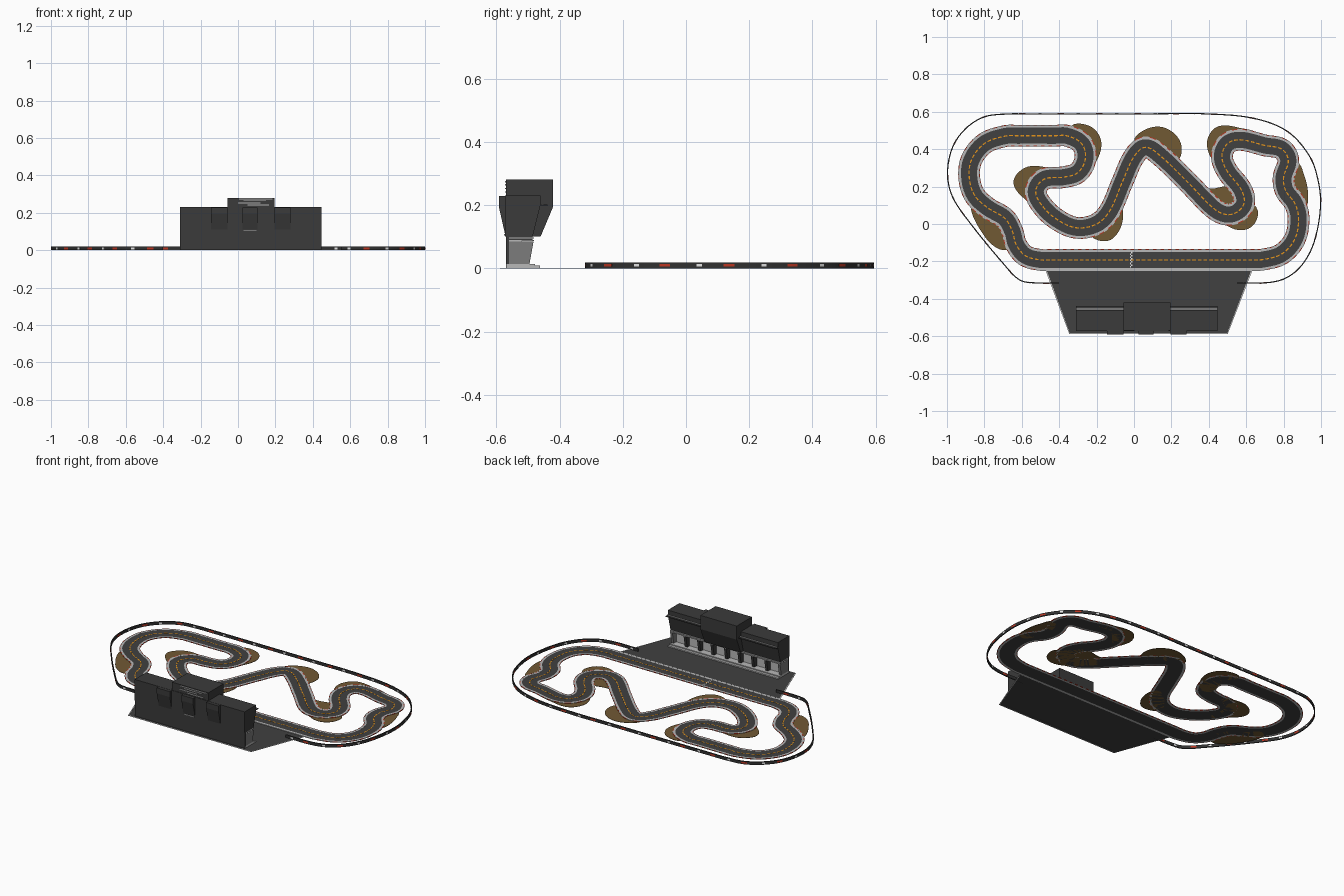
import bpy, bmesh, math
from mathutils import Vector

if "Cube" in bpy.data.objects:
    bpy.data.objects.remove(bpy.data.objects["Cube"])


def material(name, r, g, b):
    m = bpy.data.materials.new(name)
    m.diffuse_color = (r, g, b, 1)
    m.use_nodes = True
    m.node_tree.nodes["Principled BSDF"].inputs["Base Color"].default_value = m.diffuse_color
    return m


ASPHALT = material("asphalt", .052, .052, .052)
CLAD = material("dark cladding", .043, .043, .043)
RAIL = material("barrier black", .03, .03, .03)
LIGHT = material("light grey", .48, .48, .48)
MID = material("mid grey", .2, .2, .2)
WHITE = material("white", .8, .8, .8)
RED = material("red", .5, .035, .015)
ORANGE = material("orange", .8, .3, .01)
GRAVEL = material("gravel brown", .165, .1, .034)


def finish(name, bm, mats):
    bmesh.ops.recalc_face_normals(bm, faces=bm.faces[:])
    me = bpy.data.meshes.new(name)
    bm.to_mesh(me)
    bm.free()
    for m in mats:
        me.materials.append(m)
    ob = bpy.data.objects.new(name, me)
    bpy.context.collection.objects.link(ob)
    return ob


def spline(pts, closed, n):
    """Smooth curve through the points, resampled to n equal steps."""
    p = [Vector(q) for q in pts]
    k = len(p)
    get = (lambda i: p[i % k]) if closed else (lambda i: p[max(0, min(k - 1, i))])
    dense = []
    for i in range(k if closed else k - 1):
        a, b, c, d = (get(i + j) for j in (-1, 0, 1, 2))
        # tangents scaled by chord length, so straights stay straight
        L = (c - b).length
        tb = (c - a).normalized() * L
        tc = (d - b).normalized() * L
        for s in range(16):
            t = s / 16
            dense.append(b * (2*t**3 - 3*t*t + 1) + tb * (t**3 - 2*t*t + t)
                         + c * (3*t*t - 2*t**3) + tc * (t**3 - t*t))
    dense.append(get(k if closed else k - 1))
    acc = [0]
    for a, b in zip(dense, dense[1:]):
        acc.append(acc[-1] + (b - a).length)
    out, j = [], 0
    for s in range(n if closed else n + 1):
        t = acc[-1] * s / n
        while j < len(dense) - 2 and acc[j + 1] < t:
            j += 1
        out.append(dense[j].lerp(dense[j + 1], (t - acc[j]) / (acc[j + 1] - acc[j])))
    return out


def ribbon(name, pts, a, b, z0, z1, mats, rule=lambda i: 0, closed=True):
    """Slab swept along pts between side offsets a and b; rule gives material or None."""
    n = len(pts)
    bm = bmesh.new()
    rings = []
    for i in range(n):
        p0 = pts[i - 1] if closed or i else pts[0]
        p1 = pts[(i + 1) % n] if closed or i < n - 1 else pts[-1]
        t = (p1 - p0).normalized()
        nrm = Vector((-t.y, t.x))
        rings.append([bm.verts.new((*(pts[i] + nrm * o), z))
                      for o, z in ((a, z0), (b, z0), (b, z1), (a, z1))])
    segs = n if closed else n - 1
    for i in range(segs):
        m = rule(i)
        if m is None:
            continue
        r, s = rings[i], rings[(i + 1) % n]
        for j in range(4):
            f = bm.faces.new((r[j], r[(j + 1) % 4], s[(j + 1) % 4], s[j]))
            f.material_index = m
    bmesh.ops.delete(bm, geom=[v for v in bm.verts if not v.link_faces], context='VERTS')
    bmesh.ops.holes_fill(bm, edges=[e for e in bm.edges if e.is_boundary], sides=4)
    return finish(name, bm, mats)


def slab(name, poly, z0, z1, mat):
    """Flat outline in plan, extruded upwards."""
    bm = bmesh.new()
    f = bm.faces.new([bm.verts.new((p[0], p[1], z0)) for p in poly])
    r = bmesh.ops.extrude_face_region(bm, geom=[f])
    bmesh.ops.translate(bm, verts=[v for v in r['geom'] if isinstance(v, bmesh.types.BMVert)],
                        vec=(0, 0, z1 - z0))
    return finish(name, bm, [mat])


def prism(name, prof, x0, x1, mat):
    """Side profile in (y, z), extruded along x."""
    bm = bmesh.new()
    f = bm.faces.new([bm.verts.new((x0, y, z)) for y, z in prof])
    r = bmesh.ops.extrude_face_region(bm, geom=[f])
    bmesh.ops.translate(bm, verts=[v for v in r['geom'] if isinstance(v, bmesh.types.BMVert)],
                        vec=(x1 - x0, 0, 0))
    return finish(name, bm, [mat])


def box(name, x0, x1, y0, y1, z0, z1, mat):
    return prism(name, [(y0, z0), (y1, z0), (y1, z1), (y0, z1)], x0, x1, mat)


# Circuit: road, edge lines, kerbs and dashed centre line
TRACK = [(-.5, -.192), (-.44, -.192), (-.1, -.192), (.3, -.192), (.62, -.192), (.69, -.19),
         (.79, -.16), (.86, -.08), (.88, .03), (.86, .11), (.81, .18), (.80, .25), (.825, .34),
         (.79, .40), (.70, .42), (.57, .45),
         (.50, .43), (.47, .36), (.50, .28), (.57, .19), (.59, .12), (.56, .07), (.50, .05),
         (.43, .08), (.30, .21), (.14, .365), (.06, .41), (.0, .36), (-.06, .23), (-.13, .07),
         (-.20, .0), (-.31, -.02), (-.42, .03), (-.5, .11), (-.525, .18), (-.48, .24), (-.38, .25),
         (-.30, .275), (-.26, .35), (-.28, .43), (-.36, .472), (-.42, .472), (-.62, .472), (-.69, .47),
         (-.80, .43), (-.87, .34), (-.88, .24), (-.85, .15), (-.78, .085), (-.69, .03),
         (-.65, -.04), (-.63, -.11), (-.58, -.17)]
path = spline(TRACK, True, 600)
ribbon("road", path, -.043, .043, 0, .004, [ASPHALT])
for side, s in (("left", 1), ("right", -1)):
    ribbon("edge_line_" + side, path, s * .043, s * .0535, 0, .0042, [LIGHT])
    # red and pale blocks, plain where the kerb meets the apron
    ribbon("kerb_" + side, path, s * .0535, s * .058, 0, .0045, [RED, LIGHT],
           lambda i: 0 if i % 4 < 2 and not (s < 0 and path[i].y < -.188) else 1)
ribbon("centre_dashes", path, -.0032, .0032, .004, .0048, [ORANGE],
       lambda i: 0 if i % 3 < 2 else None)

# Start line: two offset rows of checks
for r in range(2):
    for c in range(5):
        y = -.232 + .0168 * c + .0084 * r
        box("start_check", -.021 + .006 * r, -.015 + .006 * r, y, y + .0084, .004, .0052, WHITE)

# Gravel traps outside the corners
TRAPS = [
    [(-.34, .52), (-.24, .525), (-.18, .46), (-.185, .37), (-.25, .28), (-.32, .29), (-.30, .44)],
    [(-.645, .22), (-.585, .30), (-.48, .305), (-.42, .27), (-.5, .2), (-.5, .08), (-.57, .12)],
    [(-.24, -.05), (-.18, -.09), (-.11, -.075), (-.06, .02), (-.08, .11), (-.15, .08), (-.22, 0)],
    [(.0, .44), (.05, .50), (.14, .52), (.22, .48), (.255, .41), (.23, .34), (.14, .37), (.06, .42)],
    [(.43, .34), (.39, .42), (.41, .49), (.46, .525), (.56, .515), (.66, .47), (.55, .45), (.48, .38)],
    [(.35, .17), (.43, .19), (.53, .20), (.60, .13), (.66, .08), (.65, .01), (.60, -.03),
     (.53, -.025), (.43, .04)],
    [(-.87, .10), (-.86, .04), (-.81, -.05), (-.76, -.11), (-.69, -.14), (-.64, -.1), (-.67, .0),
     (-.76, .07), (-.83, .13)],
    [(.87, .33), (.91, .26), (.93, .17), (.92, .09), (.87, .08), (.82, .18), (.82, .28)]]
for t in TRAPS:
    slab("gravel_trap", spline(t, True, 36), 0, .002, GRAVEL)

# Safety barrier with small red and white panels, open at the paddock
WALL = [(-.4, -.315), (-.52, -.315), (-.61, -.30), (-.70, -.21), (-.88, .01), (-.97, .145),
        (-.997, .27), (-.97, .41), (-.90, .51), (-.80, .573), (-.68, .588), (-.6, .589), (-.3, .589),
        (.1, .589), (.38, .589), (.64, .565), (.82, .495), (.94, .36), (.987, .22), (.997, .09),
        (.965, -.09), (.905, -.21), (.82, -.285), (.72, -.313), (.55, -.315)]
wall = spline(WALL, False, 240)
ribbon("barrier", wall, -.003, .003, 0, .019, [RAIL], closed=False)
ribbon("barrier_panels", wall, -.0038, .0038, .005, .014, [RED, WHITE],
       lambda i: {3: 0, 4: 0, 9: 1}.get(i % 12), False)

# Paddock apron with a pale border on three sides
APRON = [(-.47, -.248), (-.345, -.585), (.50, -.585), (.63, -.248)]
slab("paddock_apron", APRON, 0, .001, ASPHALT)
ribbon("apron_border", [Vector(p) for p in APRON], -.003, .003, 0, .0016, [WHITE], closed=False)

# Pit building, ground floor: plinth, front wall, garages and tapered pillars
X0, X1 = -.31, .447
box("plinth", X0, X1, -.568, -.462, .001, .008, LIGHT)
box("plinth_step", X0, X1, -.568, -.478, .008, .014, LIGHT)
box("front_wall", X0, X1, -.57, -.56, 0, .10, CLAD)
box("garage_wall", X0 + .004, X1 - .004, -.56, -.52, .014, .10, LIGHT)
for i in range(9):
    x = X0 + i * (X1 - X0 - .016) / 8
    prism("pillar", [(-.56, .014), (-.495, .014), (-.482, .085), (-.56, .085)], x, x + .016,
          MID if i in (0, 8) else CLAD)
for z in (.086, .094):
    box("balcony_slab", X0, X1, -.56, -.480, z, z + .004, LIGHT)
    box("balcony_gap", X0, X1, -.56, -.486, z + .004, z + .008, CLAD)

# Upper floor: overhanging wings, ledge and pale window strip
prism("upper_floor", [(-.573, .10), (-.485, .10), (-.46, .20), (-.46, .23), (-.573, .23)], X0, X1, CLAD)
box("ledge", X0, X1, -.46, -.438, .197, .202, CLAD)
box("ledge_strip", X0, X1, -.457, -.451, .202, .2035, LIGHT)
for x0, x1 in ((-.145, -.055), (.025, .105), (.195, .28)):
    prism("front_bay", [(-.571, .102), (-.592, .195), (-.592, .229), (-.571, .229)], x0, x1, CLAD)
box("entrance_strip", .03, .10, -.576, -.57, .104, .108, LIGHT)

# Central control tower with pale louvres on the front
prism("tower", [(-.57, .10), (-.46, .10), (-.42, .195), (-.42, .28), (-.57, .28)], -.055, .195, CLAD)
for x0, x1, z in ((.005, .185, .272), (.03, .15, .262), (.0, .12, .250), (.05, .165, .239)):
    box("tower_louvre", x0, x1, -.573, -.57, z, z + .004, LIGHT)
